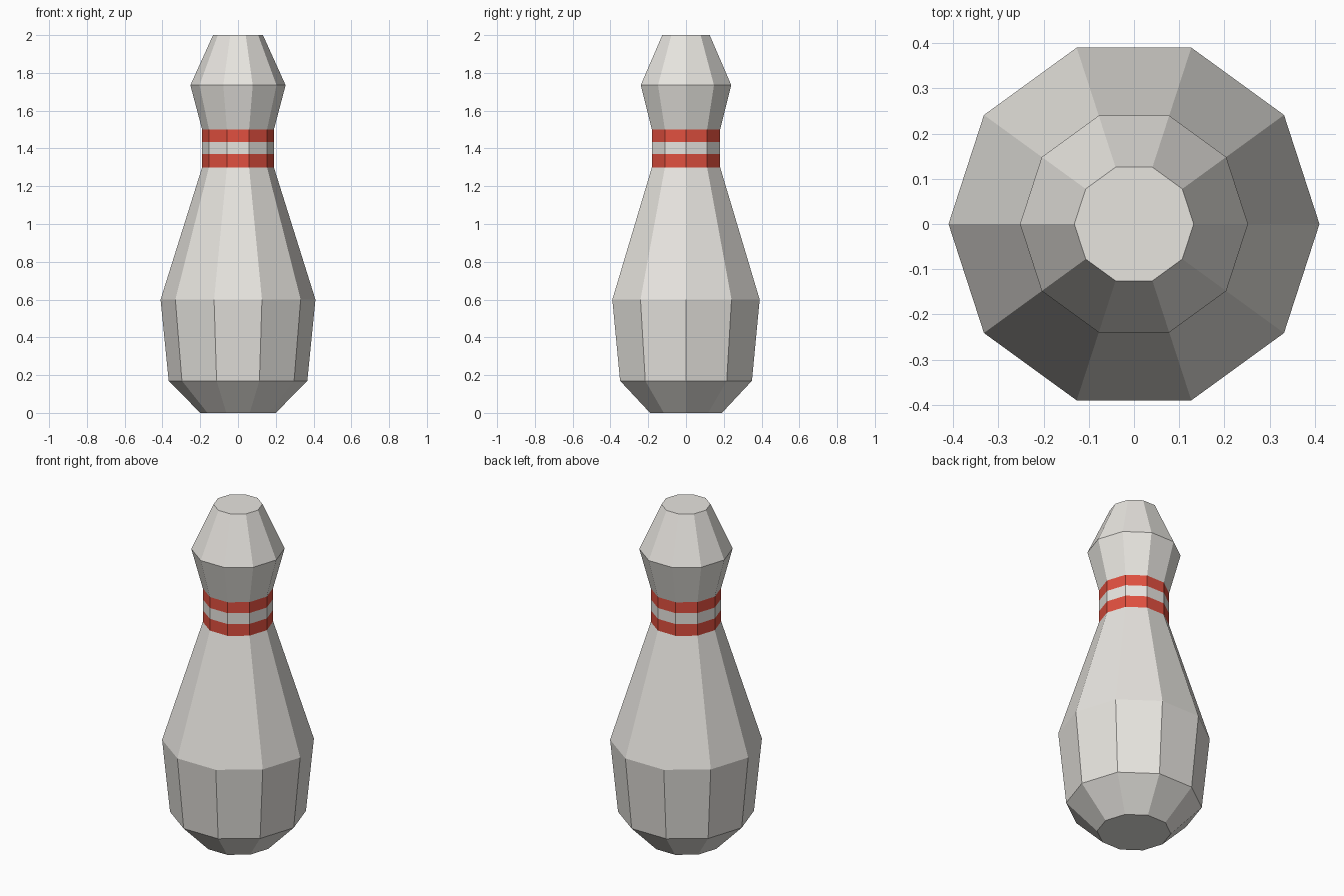
import bpy, bmesh
from math import cos, sin, tau

if "Cube" in bpy.data.objects:
    bpy.data.objects.remove(bpy.data.objects["Cube"])

SIDES = 10
# (radius, height, material of the band above: 0 = pale, 1 = red)
PROFILE = [(0.20, 0.0, 0), (0.367, 0.17, 0), (0.41, 0.60, 0),
           (0.19, 1.30, 1), (0.19, 1.37, 0), (0.19, 1.435, 1),
           (0.19, 1.50, 0), (0.252, 1.735, 0), (0.132, 2.0, 0)]


def material(name, color):
    mat = bpy.data.materials.new(name)
    mat.diffuse_color = color
    mat.use_nodes = True
    mat.node_tree.nodes["Principled BSDF"].inputs["Base Color"].default_value = mat.diffuse_color
    return mat


# Pin: faceted turned body with two painted neck stripes
bm = bmesh.new()
rings = [[bm.verts.new((r * cos(tau * i / SIDES), r * sin(tau * i / SIDES), z))
          for i in range(SIDES)] for r, z, _ in PROFILE]
for (low, high), (_, _, slot) in zip(zip(rings, rings[1:]), PROFILE):
    for i in range(SIDES):
        j = (i + 1) % SIDES
        bm.faces.new((low[i], low[j], high[j], high[i])).material_index = slot

# Flat base and flat top
bm.faces.new(rings[0][::-1])
bm.faces.new(rings[-1])

mesh = bpy.data.meshes.new("bowling_pin")
bm.to_mesh(mesh)
bm.free()
mesh.materials.append(material("pale_paint", (0.80, 0.78, 0.74, 1)))
mesh.materials.append(material("red_paint", (0.75, 0.08, 0.05, 1)))
pin = bpy.data.objects.new("bowling_pin", mesh)
bpy.context.collection.objects.link(pin)
